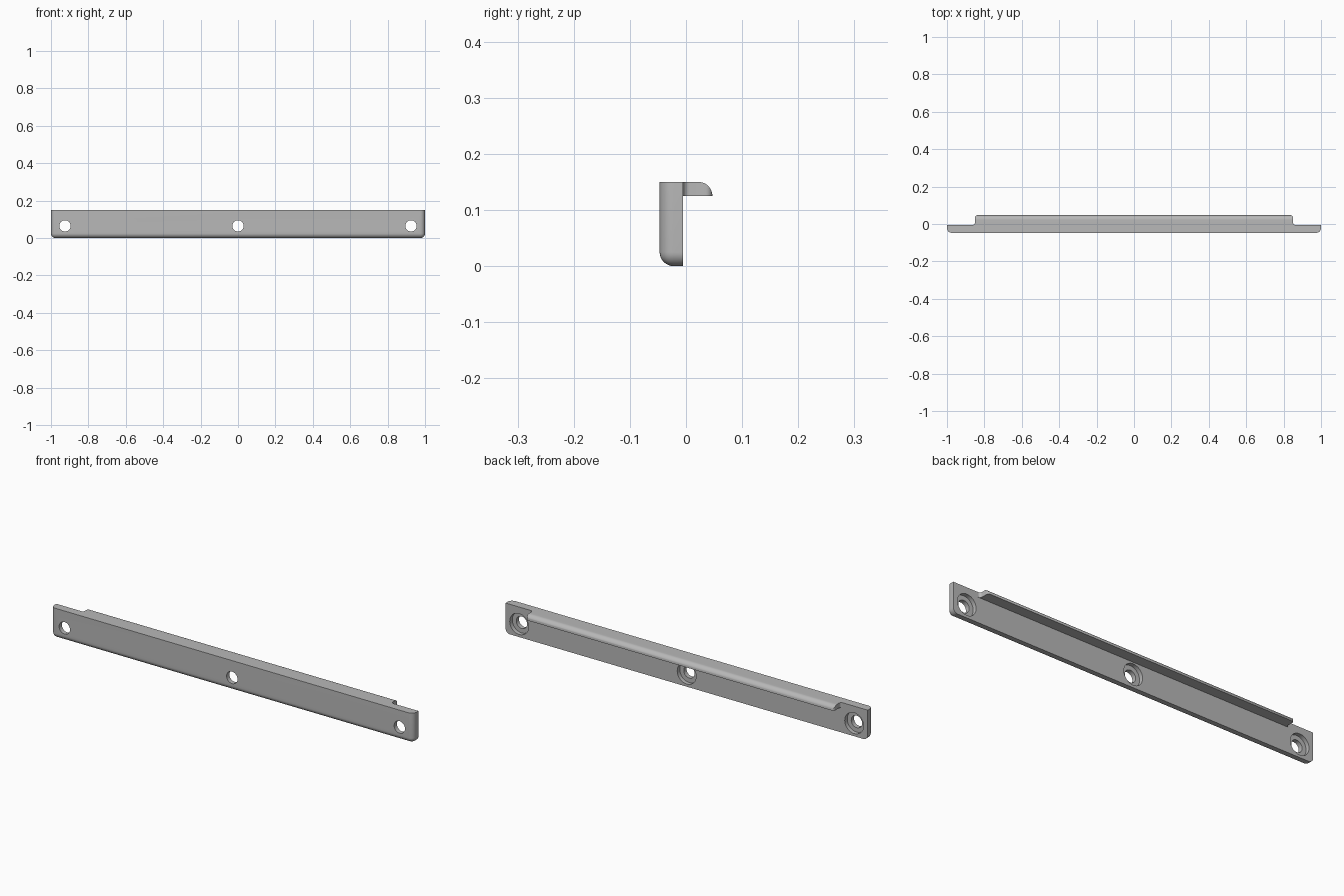
import bpy, bmesh, math

if "Cube" in bpy.data.objects:
    bpy.data.objects.remove(bpy.data.objects["Cube"], do_unlink=True)

HEIGHT, FRONT, BACK = 0.15, -0.047, -0.005
LIP_END, LIP_BOTTOM, LIP_BACK = 0.85, 0.125, 0.047
ROUND = 0.025

grey = bpy.data.materials.new("satin grey")
grey.use_nodes = True
grey.diffuse_color = (0.48, 0.48, 0.48, 1)
grey.node_tree.nodes["Principled BSDF"].inputs["Base Color"].default_value = (0.48, 0.48, 0.48, 1)


def make_object(name, bm):
    bmesh.ops.recalc_face_normals(bm, faces=bm.faces)
    mesh = bpy.data.meshes.new(name)
    bm.to_mesh(mesh)
    bm.free()
    mesh.materials.append(grey)
    obj = bpy.data.objects.new(name, mesh)
    bpy.context.collection.objects.link(obj)
    return obj


def smooth(obj):
    bpy.ops.object.select_all(action='DESELECT')
    obj.select_set(True)
    bpy.context.view_layer.objects.active = obj
    bpy.ops.object.shade_smooth_by_angle(angle=math.radians(35))


# Bar: box with its front side, front bottom and bottom side edges rounded
bm = bmesh.new()
bmesh.ops.create_cube(bm, size=1)
for v in bm.verts:
    v.co.x *= 2
    v.co.y = FRONT if v.co.y < 0 else BACK
    v.co.z = 0 if v.co.z < 0 else HEIGHT


def is_rounded(edge):
    mid = (edge.verts[0].co + edge.verts[1].co) / 2
    at_side, at_front, at_bottom = abs(mid.x) > 0.9, mid.y < FRONT + 0.001, mid.z < 0.001
    return at_side + at_front + at_bottom >= 2


bmesh.ops.bevel(bm, geom=[e for e in bm.edges if is_rounded(e)], offset=ROUND,
                segments=8, profile=0.5, affect='EDGES')
bar = make_object("mounting_bar", bm)

# Screw holes: stepped round cutters, wide at the back
bm = bmesh.new()
SIDES = 48
profile = [(0.03, FRONT - 0.02), (0.03, BACK - 0.02), (0.052, BACK - 0.02), (0.052, BACK + 0.02)]
for hole_x in (-0.925, 0, 0.925):
    rings = []
    for radius, y in profile:
        angles = [math.tau * i / SIDES for i in range(SIDES)]
        rings.append([bm.verts.new((hole_x + radius * math.cos(a), y, 0.065 + radius * math.sin(a)))
                      for a in angles])
    for a, b in zip(rings, rings[1:]):
        for i in range(SIDES):
            j = (i + 1) % SIDES
            bm.faces.new((a[i], a[j], b[j], b[i]))
    bm.faces.new(rings[0])
    bm.faces.new(rings[-1])
cutter = make_object("hole_cutter", bm)
cutter.hide_render = True

cut = bar.modifiers.new("screw_holes", 'BOOLEAN')
cut.operation = 'DIFFERENCE'
cut.solver = 'EXACT'
cut.object = cutter
bpy.context.view_layer.objects.active = bar
bpy.ops.object.modifier_apply(modifier=cut.name)
bpy.data.objects.remove(cutter, do_unlink=True)
smooth(bar)

# Back lip: cross-sections lofted from the bar to the rounded back edge
FILLET, CORNER = 0.012, 0.012


def lip_half_length(y):
    near, far = y - BACK, LIP_BACK - y
    if near < FILLET:
        return LIP_END + FILLET - math.sqrt(FILLET ** 2 - (FILLET - near) ** 2)
    if far < CORNER:
        return LIP_END - CORNER + math.sqrt(max(0, CORNER ** 2 - (CORNER - far) ** 2))
    return LIP_END


def lip_top(y):
    over = max(0, y - (LIP_BACK - ROUND))
    return LIP_BOTTOM + math.sqrt(max(0, ROUND ** 2 - over ** 2))


STEPS = 12
quarter = [math.pi / 2 * i / STEPS for i in range(STEPS + 1)]
stations = [BACK + FILLET * (1 - math.cos(a)) for a in quarter]
stations += [LIP_BACK - ROUND + ROUND * math.sin(a) for a in quarter]
bm = bmesh.new()
sections = []
for y in stations:
    x, top = lip_half_length(y), lip_top(y)
    corners = ((-x, LIP_BOTTOM), (x, LIP_BOTTOM), (x, top), (-x, top))
    sections.append([bm.verts.new((cx, y, cz)) for cx, cz in corners])
for a, b in zip(sections, sections[1:]):
    for i in range(4):
        j = (i + 1) % 4
        bm.faces.new((a[i], a[j], b[j], b[i]))
bm.faces.new(sections[0])
bmesh.ops.remove_doubles(bm, verts=bm.verts, dist=0.00001)
lip = make_object("back_lip", bm)
smooth(lip)
